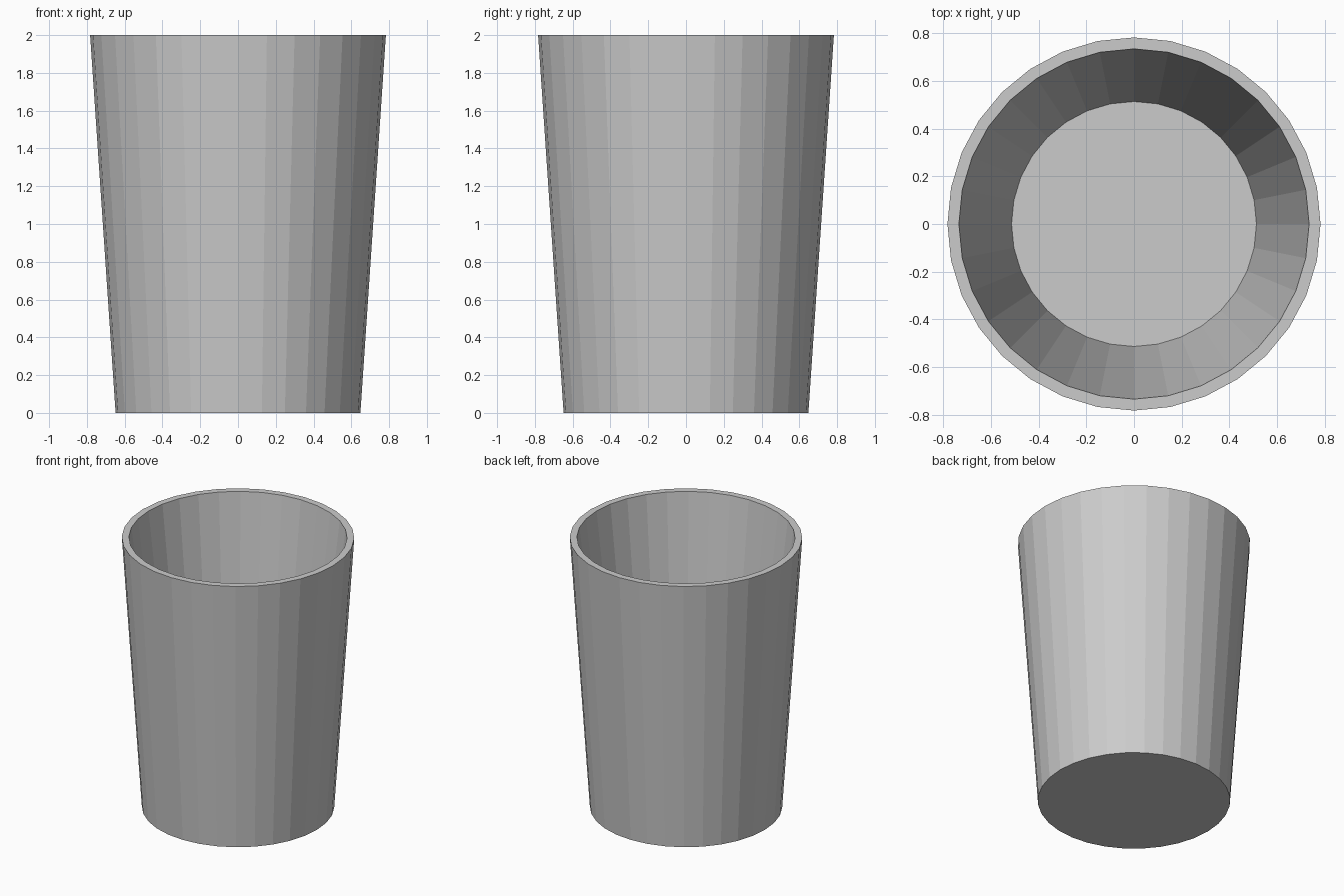
import bpy, bmesh
from math import cos, sin, tau

if "Cube" in bpy.data.objects:
    bpy.data.objects.remove(bpy.data.objects["Cube"])

SIDES = 32
# Profile (radius, height): outer base, outer rim, inner rim, inner floor
PROFILE = [(0.648, 0.0), (0.783, 2.0), (0.735, 2.0), (0.514, 0.1)]

bm = bmesh.new()
rings = [[bm.verts.new((r * cos(tau * i / SIDES), r * sin(tau * i / SIDES), z))
          for i in range(SIDES)] for r, z in PROFILE]

# Outer wall, rim and inner wall
for a, b in zip(rings, rings[1:]):
    for i in range(SIDES):
        j = (i + 1) % SIDES
        bm.faces.new((a[i], a[j], b[j], b[i]))

# Underside and inside floor
bm.faces.new(rings[0][::-1])
bm.faces.new(rings[-1])
bmesh.ops.recalc_face_normals(bm, faces=bm.faces)

mesh = bpy.data.meshes.new("cup")
bm.to_mesh(mesh)
bm.free()
bpy.context.collection.objects.link(bpy.data.objects.new("cup", mesh))
